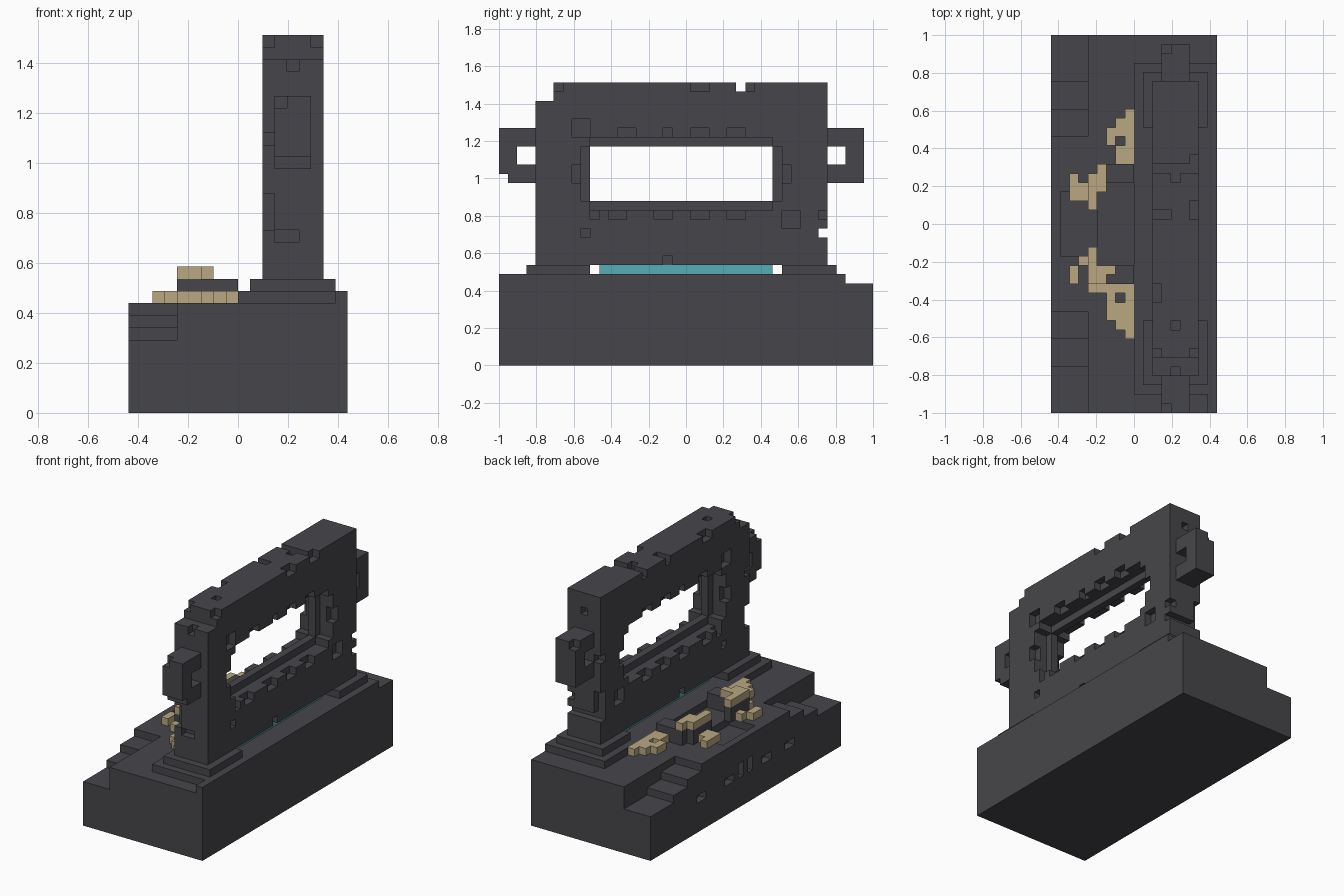
import bpy
import bmesh
from itertools import product

# Grid: the model is 18 x 41 x 31 cells, the long side being 2 units
CELL = 2 / 41
NX, NY = 18, 41

if "Cube" in bpy.data.objects:
    bpy.data.objects.remove(bpy.data.objects["Cube"], do_unlink=True)


def make_material(name, rgb):
    mat = bpy.data.materials.new(name)
    mat.use_nodes = True
    colour = (*rgb, 1)
    mat.diffuse_color = colour
    mat.node_tree.nodes["Principled BSDF"].inputs["Base Color"].default_value = colour
    return mat


stone = make_material("dark stone", (.062, .06, .068))
sand = make_material("sandy tan", (.49, .39, .225))
water = make_material("teal water", (.09, .42, .46))


def block(x, y, z):
    """Set of cells in the half-open ranges x, y and z."""
    return set(product(range(*x), range(*y), range(*z)))


def flip_y(y):
    return (NY - y[1], NY - y[0])


def build(name, cells, material):
    """Skin the outside of a set of cells as one welded, flat-faced mesh."""
    bm = bmesh.new()
    corners = {}

    def corner(key):
        if key not in corners:
            x, y, z = key
            corners[key] = bm.verts.new(((x - NX / 2) * CELL, (y - NY / 2) * CELL, z * CELL))
        return corners[key]

    for cell in sorted(cells):
        for axis, side in product(range(3), (0, 1)):
            beside = list(cell)
            beside[axis] += 2 * side - 1
            if tuple(beside) in cells:
                continue
            ring = []
            for a, b in ((0, 0), (1, 0), (1, 1), (0, 1)):
                p = list(cell)
                p[axis] += side
                p[(axis + 1) % 3] += a
                p[(axis + 2) % 3] += b
                ring.append(corner(tuple(p)))
            bm.faces.new(ring if side else ring[::-1])
    mesh = bpy.data.meshes.new(name)
    bm.to_mesh(mesh)
    bm.free()
    mesh.materials.append(material)
    obj = bpy.data.objects.new(name, mesh)
    bpy.context.collection.objects.link(obj)
    return obj


# Base slab with stairs rising from both ends along one long side
base = block((0, NX), (0, NY), (0, 9))
for y, top in (((0, 5), 6), ((5, 8), 7), ((8, 11), 8)):
    for span in (y, flip_y(y)):
        base -= block((0, 4), span, (top, 9))
# Sunken landing between the ornaments
base -= block((1, 5), (17, 24), (8, 9))
# Slots in the stair side
for y in ((10, 12), (15, 17), (23, 25), (29, 31)):
    base -= block((0, 1), y, (4, 5))
for y in ((19, 20), (21, 22)):
    base -= block((0, 1), y, (4, 6))
build("base", base, stone)

# Low plinth under the frame, with an edge rim
build("plinth", block((9, 17), (2, 38), (9, 10)) | block((17, 18), (0, 38), (9, 10)), stone)

# Feet of the frame
build("front_foot", block((10, 17), (3, 10), (10, 11)), stone)
build("back_foot", block((10, 17), (31, 37), (10, 11)), stone)

# Water strip beneath the frame
build("water_strip", block((12, 15), (11, 30), (10, 11)), water)

# Upright frame with a window through it
WALL = (11, 16)
frame = block(WALL, (4, 36), (11, 31))
frame -= block(WALL, (10, 30), (18, 24))
# Stepped recess round the window on both faces
for x in ((11, 13), (14, 16)):
    frame -= block(x, (10, 30), (17, 25))
    frame -= block(x, (9, 31), (18, 24))
# Shallow teeth and worn pits on both faces
upper_teeth = ((13, 15), (18, 19), (21, 23), (25, 27))
lower_teeth = ((10, 11), (12, 14), (17, 19), (21, 23), (25, 27))
pits = (((8, 9), (20, 22)), ((31, 32), (20, 22)), ((8, 10), (25, 27)),
        ((9, 10), (14, 15)), ((31, 33), (15, 17)), ((35, 36), (16, 17)),
        ((18, 19), (11, 12)))
for x in ((11, 12), (15, 16)):
    for y in upper_teeth:
        frame -= block(x, y, (25, 26))
    for y in lower_teeth:
        frame -= block(x, y, (16, 17))
    for y, z in pits:
        frame -= block(x, y, z)
# Broken top edge and end notches
frame -= block(WALL, (4, 6), (29, 31))
frame -= block(WALL, (26, 27), (30, 31))
frame -= block(WALL, (35, 36), (14, 15))
for x, y in (((15, 16), (6, 7)), ((15, 16), (21, 23)), ((15, 16), (27, 28)),
             ((13, 14), (9, 10)), ((13, 14), (25, 26)), ((11, 12), (12, 14)),
             ((11, 13), (21, 22)), ((11, 12), (6, 7))):
    frame -= block(x, y, (30, 31))
for x, z in (((11, 12), (15, 18)), ((12, 14), (14, 15)), ((11, 12), (22, 23)),
             ((13, 14), (28, 29))):
    frame -= block(x, (4, 5), z)
    frame -= block(x, (35, 36), z)
build("frame", frame, stone)

# Looped lugs on both ends
LUG = (12, 15)
front_lug = block(LUG, (0, 4), (20, 26)) - block(LUG, (2, 4), (22, 24))
front_lug -= block(LUG, (0, 1), (20, 21)) | block((12, 13), (0, 1), (25, 26))
build("front_lug", front_lug, stone)
back_lug = block(LUG, (36, 40), (20, 26)) - block(LUG, (36, 38), (22, 24))
back_lug -= block((12, 13), (39, 40), (25, 26))
build("back_lug", back_lug, stone)


def layer(rects, z):
    cells = set()
    for x, y in rects:
        cells |= block(x, y, z)
    return cells


# Sandy ornaments: low outer wings and raised inner arms on dark supports
LOW, SUPPORT, HIGH = (9, 10), (9, 11), (11, 12)
back_low = layer((((8, 9), (27, 33)), ((7, 9), (27, 29)), ((7, 9), (30, 32)),
                  ((6, 7), (29, 31)), ((2, 3), (23, 26)), ((3, 4), (23, 25))), LOW)
front_low = layer((((8, 9), (8, 14)), ((7, 9), (9, 12)), ((6, 7), (10, 14)),
                   ((7, 8), (13, 14)), ((4, 6), (13, 14)), ((2, 3), (14, 16)),
                   ((3, 4), (16, 17))), LOW)
build("back_wing", back_low, sand)
build("front_wing", front_low, sand)

back_arm = (((5, 6), (24, 27)), ((4, 6), (24, 26)), ((4, 5), (22, 24)))
front_arm = (((4, 5), (16, 18)), ((4, 7), (15, 16)), ((4, 6), (14, 15)))
build("back_arm", layer(back_arm, HIGH), sand)
build("front_arm", layer(front_arm, HIGH), sand)
build("back_support", layer((*back_arm, ((6, 9), (25, 27))), SUPPORT), stone)
build("front_support", layer((*front_arm, ((6, 9), (14, 16))), SUPPORT), stone)
